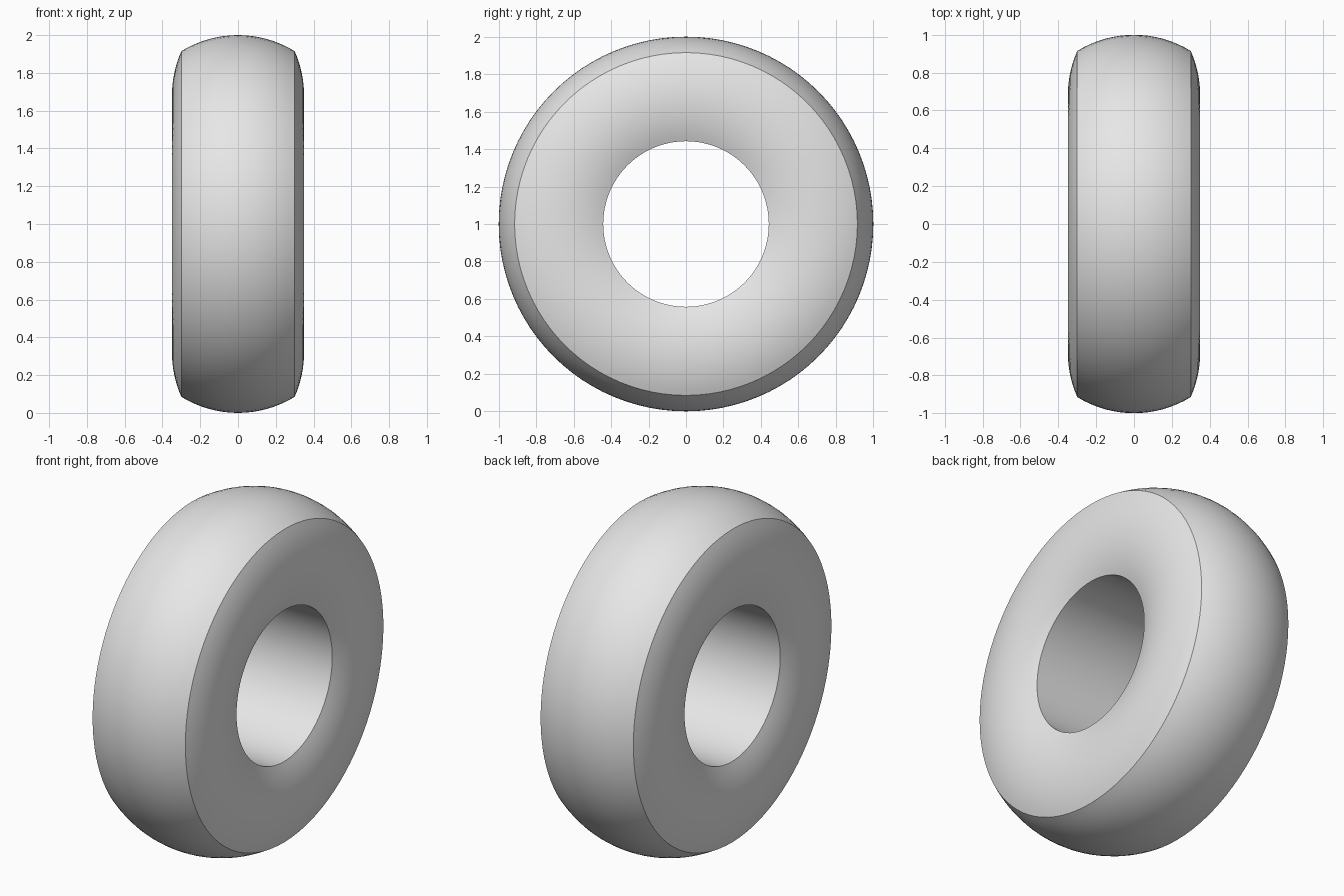
import bpy, bmesh, math

cube = bpy.data.objects.get("Cube")
if cube:
    bpy.data.objects.remove(cube, do_unlink=True)

SEGMENTS = 96
STEPS = 16
HALF_WIDTH, BORE, SHOULDER, OUTER = 0.30, 0.442, 0.915, 1.0
BULGE = 0.05


def arc(start, end, sagitta):
    """Circular arc from start to end, bulging to the left of travel."""
    dx, dr = end[0] - start[0], end[1] - start[1]
    chord = math.hypot(dx, dr)
    nx, nr = -dr / chord, dx / chord
    radius = (chord ** 2 / 4 + sagitta ** 2) / (2 * sagitta)
    half = math.asin(chord / 2 / radius)
    points = []
    for i in range(STEPS):
        a = -half + 2 * half * i / STEPS
        along = 0.5 + radius * math.sin(a) / chord
        out = radius * math.cos(a) - (radius - sagitta)
        points.append((start[0] + dx * along + nx * out,
                       start[1] + dr * along + nr * out))
    return points


# Closed cross-section: sidewall, crowned tread, sidewall, straight bore
inner_r, outer_r = (-HALF_WIDTH, BORE), (-HALF_WIDTH, SHOULDER)
outer_l, inner_l = (HALF_WIDTH, SHOULDER), (HALF_WIDTH, BORE)
profile = (arc(inner_r, outer_r, BULGE)
           + arc(outer_r, outer_l, OUTER - SHOULDER)
           + arc(outer_l, inner_l, BULGE) + [inner_l])

# Revolve the cross-section around the x axis
bm = bmesh.new()
rings = []
for s in range(SEGMENTS):
    t = 2 * math.pi * s / SEGMENTS
    rings.append([bm.verts.new((x, r * math.sin(t), OUTER + r * math.cos(t)))
                  for x, r in profile])
for s, ring in enumerate(rings):
    nxt = rings[(s + 1) % SEGMENTS]
    for i in range(len(profile)):
        j = (i + 1) % len(profile)
        bm.faces.new((ring[i], ring[j], nxt[j], nxt[i]))
bmesh.ops.recalc_face_normals(bm, faces=bm.faces)

mesh = bpy.data.meshes.new("tire")
bm.to_mesh(mesh)
bm.free()
tire = bpy.data.objects.new("tire", mesh)
bpy.context.collection.objects.link(tire)

# Plain grey material
grey = bpy.data.materials.new("light grey")
grey.use_nodes = True
color = (0.8, 0.8, 0.8, 1)
grey.diffuse_color = color
grey.node_tree.nodes["Principled BSDF"].inputs["Base Color"].default_value = color
mesh.materials.append(grey)

# Smooth surfaces with crisp shoulder and bore edges
bpy.ops.object.select_all(action="DESELECT")
tire.select_set(True)
bpy.context.view_layer.objects.active = tire
bpy.ops.object.shade_smooth_by_angle(angle=math.radians(25))
